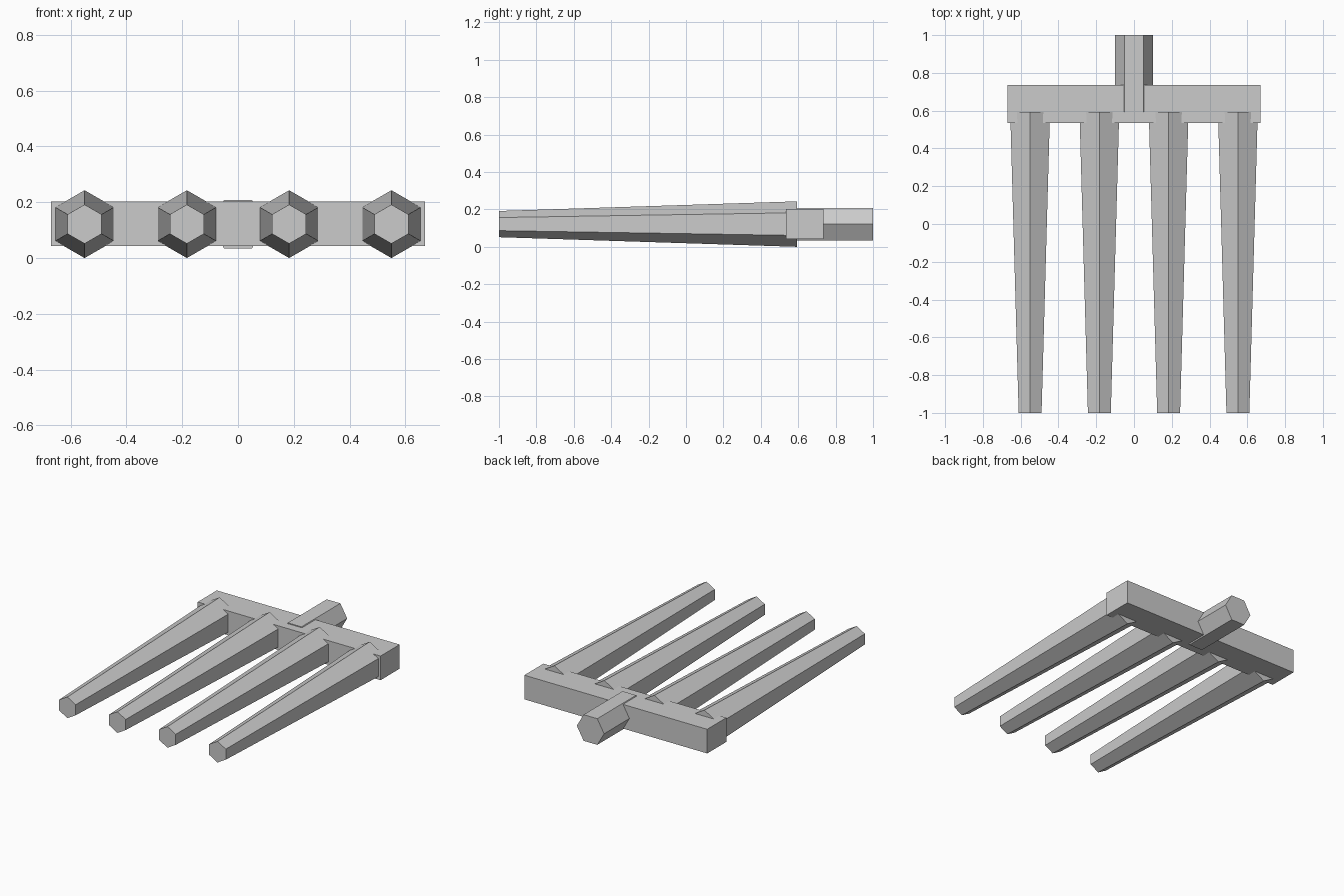
import bpy, bmesh
from math import sin, cos, pi

if "Cube" in bpy.data.objects:
    bpy.data.objects.remove(bpy.data.objects["Cube"])

ZC = 0.1215  # shared centre height


def add_object(name, bm):
    bmesh.ops.recalc_face_normals(bm, faces=bm.faces)
    mesh = bpy.data.meshes.new(name)
    bm.to_mesh(mesh)
    bm.free()
    obj = bpy.data.objects.new(name, mesh)
    bpy.context.collection.objects.link(obj)
    return obj


def hex_rod(name, x, y0, r0, y1, r1, turn):
    """Closed six-sided rod along y, radius r0 at y0 and r1 at y1."""
    bm = bmesh.new()
    rings = []
    for y, r in ((y0, r0), (y1, r1)):
        angles = [turn + i * pi / 3 for i in range(6)]
        rings.append([bm.verts.new((r * cos(a), y, r * sin(a))) for a in angles])
    a, b = rings
    bm.faces.new(a)
    bm.faces.new(b)
    for i in range(6):
        j = (i + 1) % 6
        bm.faces.new((a[i], a[j], b[j], b[i]))
    obj = add_object(name, bm)
    obj.location = (x, 0, ZC)
    return obj


# Tapered tines, corners pointing up and down
for i in range(4):
    hex_rod(f"tine_{i + 1}", -0.55 + i * 1.1 / 3, -1.0, 0.07, 0.593, 0.1215, pi / 2)

# Handle socket, flat side up
hex_rod("handle_stub", 0, 0.593, 0.1, 1.0, 0.1, 0)

# Cross bar
bm = bmesh.new()
bmesh.ops.create_cube(bm, size=1)
bmesh.ops.scale(bm, vec=(1.34, 0.2, 0.16), verts=bm.verts)
bar = add_object("cross_bar", bm)
bar.location = (0, 0.635, ZC + 0.001)
